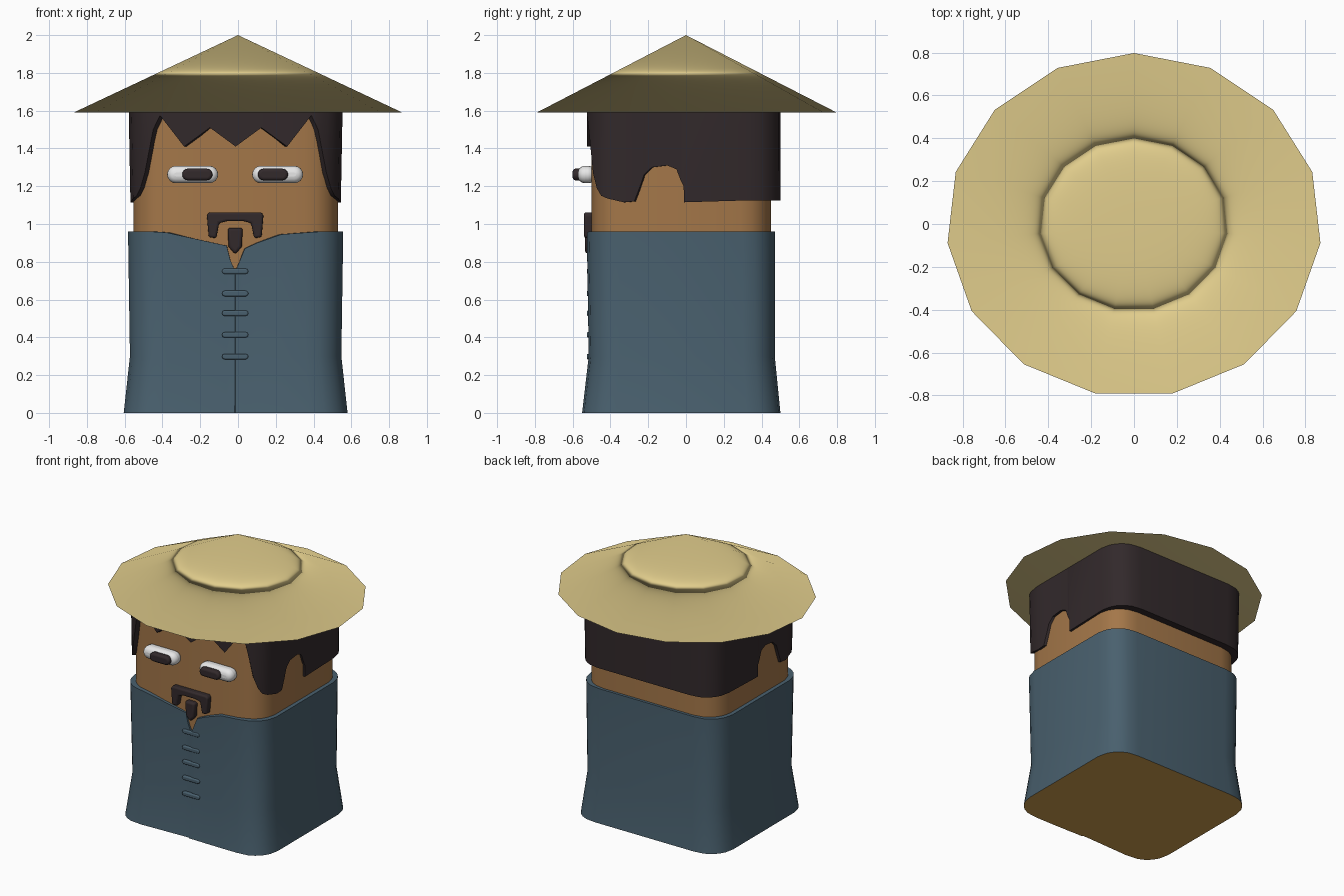
import bpy, bmesh, math

cube = bpy.data.objects.get("Cube")
if cube:
    bpy.data.objects.remove(cube, do_unlink=True)


def material(name, r, g, b):
    """Material from sRGB bytes, stored as linear values."""
    col = [((c / 255 + 0.055) / 1.055) ** 2.4 for c in (r, g, b)] + [1]
    m = bpy.data.materials.new(name)
    m.use_nodes = True
    m.diffuse_color = col
    bsdf = next(n for n in m.node_tree.nodes if n.type == 'BSDF_PRINCIPLED')
    bsdf.inputs["Base Color"].default_value = col
    return m


STRAW = material("straw", 225, 205, 140)
SKIN = material("skin", 164, 119, 73)
COAT = material("blue_cloth", 73, 96, 110)
HAIR = material("dark_hair", 50, 41, 43)
WHITE = material("eye_white", 248, 248, 248)
BROWN = material("base_tan", 207, 157, 78)


def finish(name, bm, mats, angle=35, bevel=0):
    mesh = bpy.data.meshes.new(name)
    bm.to_mesh(mesh)
    bm.free()
    ob = bpy.data.objects.new(name, mesh)
    bpy.context.collection.objects.link(ob)
    for m in mats:
        mesh.materials.append(m)
    if bevel:
        mod = ob.modifiers.new("soft_edges", 'BEVEL')
        mod.width, mod.segments = bevel, 4
        mod.limit_method, mod.angle_limit = 'ANGLE', math.radians(50)
    bpy.ops.object.select_all(action='DESELECT')
    ob.select_set(True)
    bpy.context.view_layer.objects.active = ob
    bpy.ops.object.shade_smooth_by_angle(angle=math.radians(angle))
    return ob


def snap(u, v, hx, hy, r):
    """Move a point on the unit square onto a rounded rectangle."""
    x, y = u * hx, v * hy
    cx = max(-(hx - r), min(hx - r, x))
    cy = max(-(hy - r), min(hy - r, y))
    k = r / math.hypot(x - cx, y - cy)
    return cx + (x - cx) * k, cy + (y - cy) * k


def shell(name, keys, rings, mats, bottom=False, top=False):
    """Loft rings around the plan; a ring height of None uses each key's own height."""
    bm = bmesh.new()
    loops = []
    for z, hx, hy, cy, inset in rings:
        loop = []
        for u, v, kz, recess in keys:
            x, y = snap(u, v, hx - inset, hy - inset, 0.18 - inset)
            loop.append(bm.verts.new((x - 0.0125, y + cy + recess, kz if z is None else z)))
        loops.append(loop)
    n = len(keys)
    for a, b in zip(loops, loops[1:]):
        for i in range(n):
            j = (i + 1) % n
            bm.faces.new((a[i], a[j], b[j], b[i]))
    if bottom:
        bm.faces.new(loops[0][::-1]).material_index = len(mats) - 1
    if top:
        bm.faces.new(loops[-1])
    return finish(name, bm, mats)


def prism(name, pts, y0, y1, mat, bevel):
    """Extrude an x-z outline from y0 to y1."""
    bm = bmesh.new()
    f = bm.faces.new([bm.verts.new((x, y0, z)) for x, z in pts])
    new = bmesh.ops.extrude_face_region(bm, geom=[f])["geom"]
    bmesh.ops.translate(bm, vec=(0, y1 - y0, 0),
                        verts=[e for e in new if isinstance(e, bmesh.types.BMVert)])
    bmesh.ops.recalc_face_normals(bm, faces=bm.faces)
    return finish(name, bm, [mat], 40, bevel)


def pill(cx, cz, w, h, steps=8):
    """Stadium outline."""
    r, out = h / 2, []
    for side in (1, -1):
        for i in range(steps + 1):
            a = math.pi * (i / steps - 0.5)
            out.append((cx + side * (w / 2 - r + r * math.cos(a)), cz + side * r * math.sin(a)))
    return out


CORNER = (0.66, 0.8, 0.9)


def around(front, z):
    """Complete a front edge with plain sides and back at height z."""
    vs = [-c for c in reversed(CORNER)] + list(CORNER)
    right = [(1, v, z, 0) for v in vs]
    back = [(u, 1, z, 0) for u in [1] + vs[::-1] + [-1]]
    left = [(-1, v, z, 0) for v in vs[::-1]]
    return front + right + back + left


# Head
plain = around([(u, -1, 1, 0) for u in (-1, -0.9, -0.8, -0.66, 0.66, 0.8, 0.9, 1)], 1)
shell("head", plain, [(0.65, 0.5425, 0.475, -0.025, 0), (1.6, 0.5425, 0.475, -0.025, 0)],
      [SKIN], top=True)

# Coat with a dipped neckline and an overlapping front seam
neck = [(-1, .96, 0), (-.9, .96, 0), (-.8, .96, 0), (-.645, .955, 0), (-.083, .885, .012),
        (-.05, .81, .012), (-.008, .755, .012), (0, .755, .005), (.035, .8, .004),
        (.085, .87, .004), (.2, .9, .002), (.425, .945, 0), (.66, .955, 0),
        (.8, .96, 0), (.9, .96, 0), (1, .96, 0)]
shell("coat", around([(u, -1, z, d) for u, z, d in neck], 0.96),
      [(0, .5925, .525, -.025, 0), (.3, .56, .4925, -.0225, 0),
       (None, .57, .4975, -.0275, 0), (None, .57, .4975, -.0275, .045)],
      [COAT, BROWN], bottom=True)

# Hair cap: zigzag fringe, sideburns and a notch over each ear
fringe = [(.245, 1.51), (.49, 1.41), (.72, 1.575), (.79, 1.5), (.905, 1.27), (1, 1.19)]
ear = [(-.9, 1.15), (-.8, 1.135), (-.62, 1.115), (-.51, 1.12), (-.45, 1.2), (-.41, 1.26),
       (-.33, 1.3), (-.17, 1.31), (-.075, 1.29), (-.03, 1.23), (0, 1.2), (.005, 1.115),
       (.66, 1.125), (.8, 1.125), (.9, 1.125), (1, 1.125)]
half = [(u, -1, z, 0) for u, z in fringe] + [(1, v, z, 0) for v, z in ear]
half += [(u, 1, 1.125, 0) for u in reversed(CORNER)]
hair_keys = [(0, -1, 1.41, 0)] + half + [(-u, v, z, d) for u, v, z, d in reversed(half)]
shell("hair", hair_keys,
      [(None, .557, .5125, -.0125, .06), (None, .557, .5125, -.0125, 0),
       (1.6, .566, .5125, -.0125, 0)], [HAIR])

# Straw hat: fifteen-sided closed cone
bm = bmesh.new()
apex = bm.verts.new((0, 0, 2))
rim = []
for i in range(15):
    a = 2 * math.pi * i / 15
    rim.append(bm.verts.new((-0.875 * math.sin(a), 0.803 * math.cos(a) - 0.005, 1.59)))
for i in range(15):
    bm.faces.new((rim[i], rim[(i + 1) % 15], apex))
bm.faces.new(rim[::-1])
hat = finish("straw_hat", bm, [STRAW], 180)
hat.modifiers.new("soft_rim", 'WEIGHTED_NORMAL').mode = 'FACE_AREA'

# Eyes
for side, s in (("right", -1), ("left", 1)):
    x = -0.015 + s * 0.225
    prism(side + "_eye", pill(x, 1.262, .27, .092), -.572, -.48, WHITE, .036)
    prism(side + "_pupil", pill(x - s * .025, 1.262, .16, .062), -.6, -.55, HAIR, .015)

# Moustache and chin beard
curl = [(.045, 1.015), (.085, 1.005), (.1, .925), (.14, .93), (.15, 1.05), (.135, 1.062)]
shape = curl + [(-x, z) for x, z in reversed(curl)]
prism("moustache", [(x - .015, z) for x, z in shape], -.54, -.48, HAIR, .012)
prism("chin_beard", [(-.055, .98), (-.05, .88), (-.015, .838), (.02, .88), (.025, .98)],
      -.535, -.48, HAIR, .015)

# Coat toggles
for i, z in enumerate((.75, .632, .528, .413, .298)):
    prism("toggle_%d" % (i + 1), pill(-.015, z, .14, .03, 4), -.525, -.49, COAT, .008)
